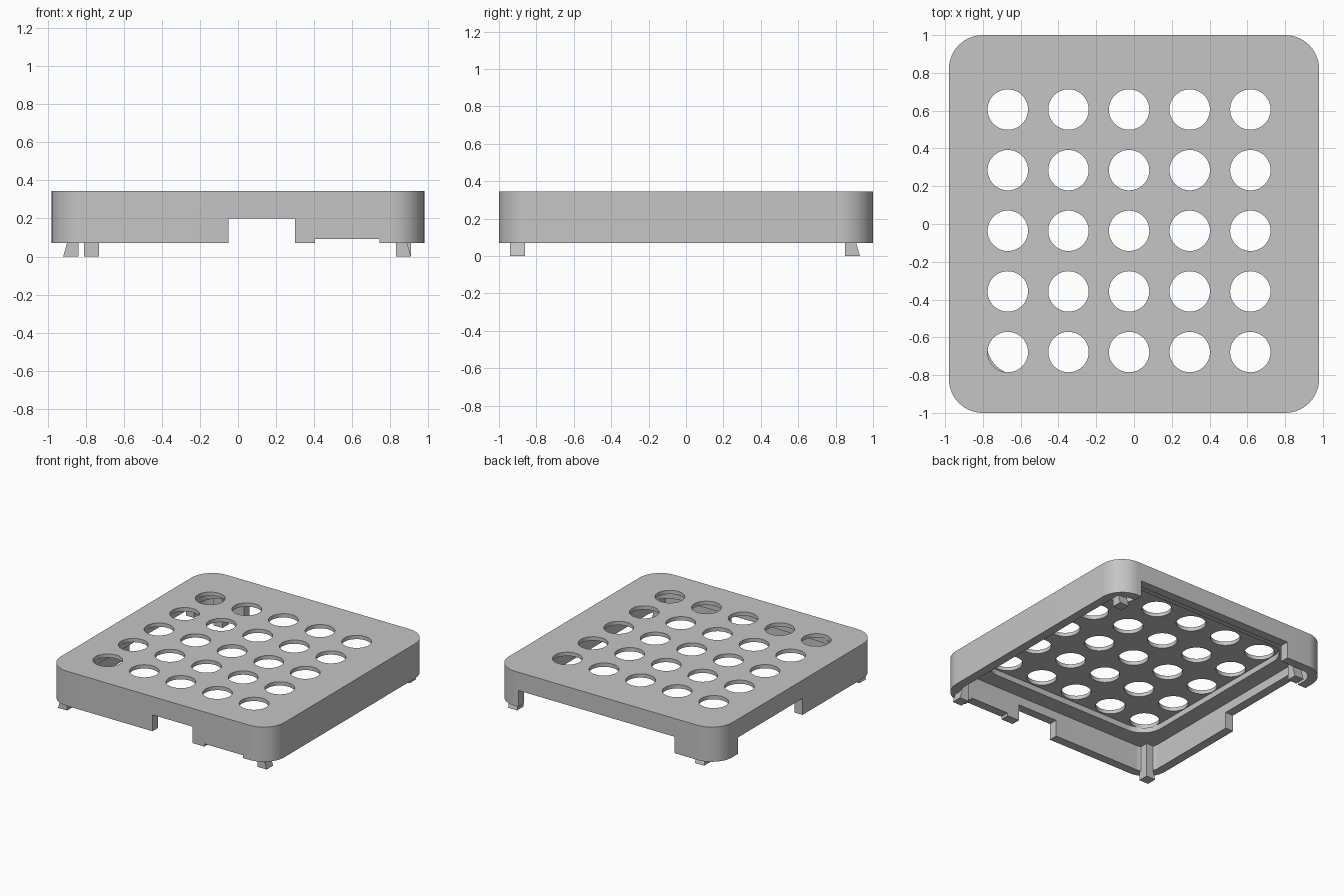
import bpy
import bmesh
from math import cos, sin, pi, radians
from mathutils import Matrix, Vector

if "Cube" in bpy.data.objects:
    bpy.data.objects.remove(bpy.data.objects["Cube"], do_unlink=True)

grey = bpy.data.materials.new("plain grey plastic")
grey.use_nodes = True
colour = (0.56, 0.56, 0.56, 1)
grey.diffuse_color = colour
grey.node_tree.nodes["Principled BSDF"].inputs["Base Color"].default_value = colour


def add_object(name, bm):
    bmesh.ops.recalc_face_normals(bm, faces=bm.faces)
    mesh = bpy.data.meshes.new(name)
    bm.to_mesh(mesh)
    bm.free()
    mesh.materials.append(grey)
    obj = bpy.data.objects.new(name, mesh)
    bpy.context.collection.objects.link(obj)
    return obj


def extrude_outline(bm, points, direction):
    face = bm.faces.new([bm.verts.new(p) for p in points])
    grown = bmesh.ops.extrude_face_region(bm, geom=[face], use_keep_orig=True)
    moved = [v for v in grown["geom"] if isinstance(v, bmesh.types.BMVert)]
    bmesh.ops.translate(bm, verts=moved, vec=direction)


def rounded_slab(name, half_x, half_y, radius, bottom, top, steps=14):
    points = []
    for quarter, (sx, sy) in enumerate([(1, 1), (-1, 1), (-1, -1), (1, -1)]):
        for i in range(steps + 1):
            a = (quarter + i / steps) * pi / 2
            points.append((sx * (half_x - radius) + radius * cos(a),
                           sy * (half_y - radius) + radius * sin(a), bottom))
    bm = bmesh.new()
    extrude_outline(bm, points, (0, 0, top - bottom))
    return add_object(name, bm)


def box(name, x0, x1, y0, y1, z0, z1):
    bm = bmesh.new()
    extrude_outline(bm, [(x0, y0, z0), (x1, y0, z0), (x1, y1, z0), (x0, y1, z0)],
                    (0, 0, z1 - z0))
    return add_object(name, bm)


def cut(target, cutter):
    mod = target.modifiers.new("cut", "BOOLEAN")
    mod.operation = "DIFFERENCE"
    mod.solver = "EXACT"
    mod.object = cutter
    bpy.ops.object.select_all(action="DESELECT")
    bpy.context.view_layer.objects.active = target
    target.select_set(True)
    bpy.ops.object.modifier_apply(modifier=mod.name)
    bpy.data.objects.remove(cutter, do_unlink=True)


# Shell: rounded lid, hollow below, with a deeper recess that leaves a ledge
RIM, TOP = 0.07, 0.345
shell = rounded_slab("cover_shell", 0.98, 1.0, 0.18, RIM, TOP)
cut(shell, rounded_slab("cavity", 0.91, 0.93, 0.11, -0.1, 0.27))
cut(shell, rounded_slab("recess", 0.78, 0.80, 0.17, 0.2, 0.315))

# Openings in the walls: front port, front slot, back opening, side opening
cut(shell, box("front_port", -0.05, 0.30, -1.1, -0.85, -0.1, 0.2))
cut(shell, box("front_slot", 0.405, 0.745, -1.1, -0.85, -0.1, 0.092))
cut(shell, box("back_opening", -0.6, 0.77, 0.85, 1.1, -0.1, 0.2))
cut(shell, box("side_opening", -1.1, -0.85, -0.06, 0.75, -0.1, 0.2))

# Five by five grid of vent holes
bm = bmesh.new()
for i in range(5):
    for j in range(5):
        spot = Vector((-0.668 + 0.321 * i, -0.678 + 0.321 * j, 0.36))
        bmesh.ops.create_cone(bm, cap_ends=True, segments=48, radius1=0.107,
                              radius2=0.107, depth=0.1,
                              matrix=Matrix.Translation(spot))
cut(shell, add_object("vent_holes", bm))


# Clip posts: upright bars that flare outward below the rim
def clip_post(name, x, y, angle):
    bm = bmesh.new()
    profile = [(0, 0), (0.08, 0), (0.06, RIM), (0.06, 0.28), (0, 0.28)]
    extrude_outline(bm, [(u, -0.04, z) for u, z in profile], (0, 0.08, 0))
    bm.transform(Matrix.Translation((x, y, 0)) @ Matrix.Rotation(radians(angle), 4, "Z"))
    add_object(name, bm)


clip_post("front_left_clip", 0.83, -0.90, 0)
clip_post("front_right_clip", -0.84, -0.90, 180)
clip_post("back_left_clip", 0.87, 0.85, 90)
clip_post("back_right_clip", -0.77, 0.85, 90)

# Smooth round corners and holes, keep edges sharp
bpy.ops.object.select_all(action="DESELECT")
shell.select_set(True)
bpy.context.view_layer.objects.active = shell
bpy.ops.object.shade_smooth_by_angle(angle=radians(30))
